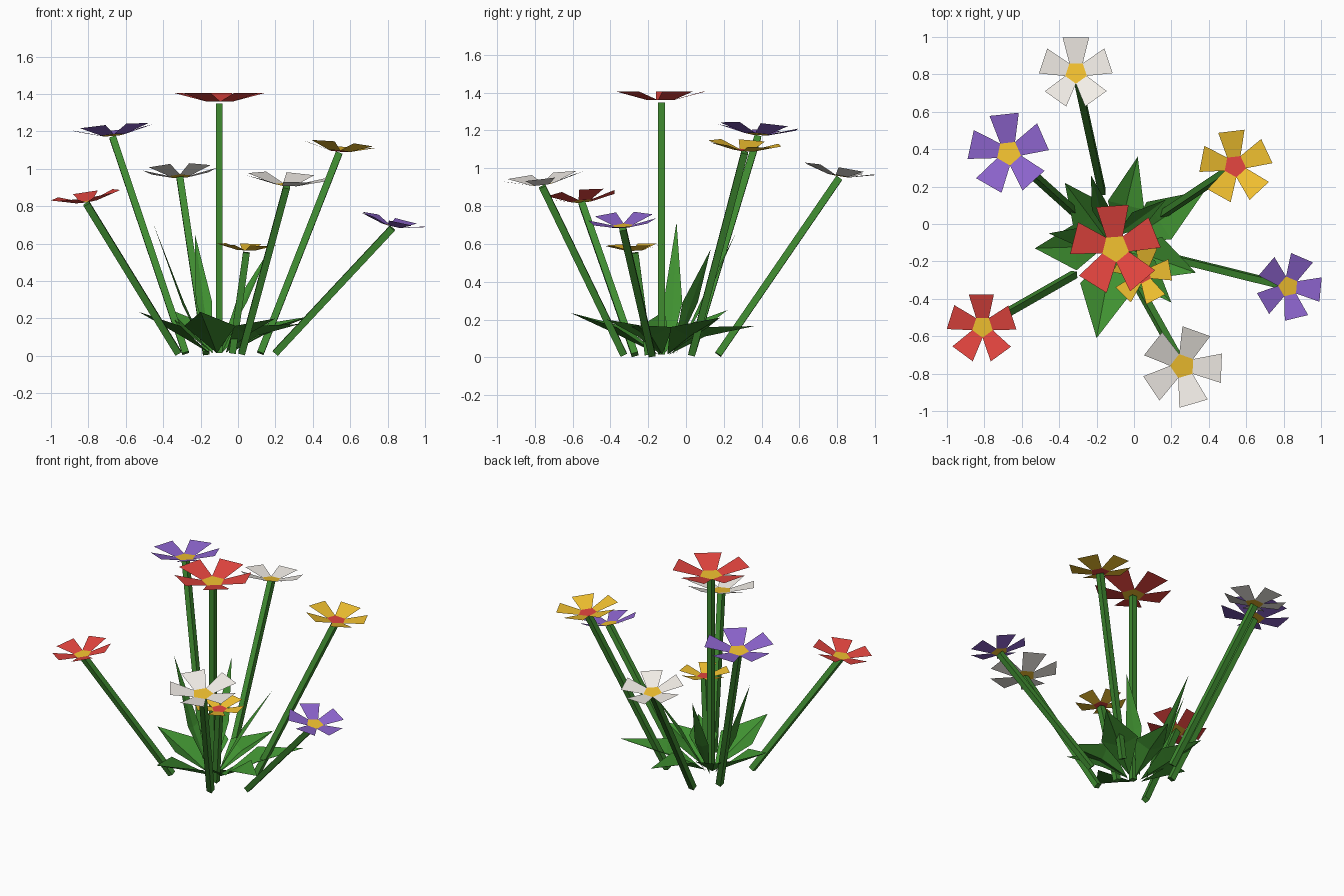
import bpy
from math import sin, cos, pi, radians
from mathutils import Vector

if "Cube" in bpy.data.objects:
    bpy.data.objects.remove(bpy.data.objects["Cube"])


def material(name, rgb):
    m = bpy.data.materials.new(name)
    m.diffuse_color = (*rgb, 1)
    m.use_nodes = True
    m.node_tree.nodes["Principled BSDF"].inputs["Base Color"].default_value = m.diffuse_color
    return m


MATS = {
    "stem": material("stem_green", (0.05, 0.26, 0.03)),
    "leaf": material("leaf_green", (0.05, 0.28, 0.03)),
    "red": material("red", (0.78, 0.06, 0.05)),
    "purple": material("purple", (0.27, 0.13, 0.62)),
    "white": material("white", (0.90, 0.86, 0.81)),
    "yellow": material("yellow", (0.90, 0.54, 0.03)),
}


def add_mesh(name, verts, faces, mat):
    me = bpy.data.meshes.new(name)
    me.from_pydata([tuple(v) for v in verts], [], faces)
    me.materials.append(MATS[mat])
    ob = bpy.data.objects.new(name, me)
    bpy.context.collection.objects.link(ob)
    return ob


# Stem: square rod from the ground to the flower head
def stem(name, a, b, r=0.026, n=4):
    a, b = Vector(a), Vector(b)
    q = Vector((0, 0, 1)).rotation_difference(b - a)
    angles = [2 * pi * (i + 0.5) / n for i in range(n)]
    ring = [q @ Vector((r * cos(t), r * sin(t), 0)) for t in angles]
    verts = [a + p for p in ring] + [b + p for p in ring]
    faces = [(i, (i + 1) % n, n + (i + 1) % n, n + i) for i in range(n)]
    faces += [tuple(range(n))[::-1], tuple(range(n, 2 * n))]
    add_mesh(name, verts, faces, mat="stem")


# Flower head: pentagon centre with five flared petals, leaning with the stem
def flower(i, base, head, radius, angle, colour):
    base, head = Vector((*base, 0.015)), Vector(head)
    stem(f"stem_{i}", base, head - Vector((0, 0, 0.012)))
    d = head - base
    normal = Vector((d.x / d.z * 0.25, d.y / d.z * 0.25, 1))
    q = Vector((0, 0, 1)).rotation_difference(normal)

    def put(x, y, z, a):
        return head + q @ Vector((x * cos(a) - y * sin(a), x * sin(a) + y * cos(a), z))

    rc = radius * 0.33
    ap, hw = rc * cos(pi / 5), rc * sin(pi / 5)
    petals, faces, centre = [], [], []
    for k in range(5):
        a = radians(angle + 72 * k)
        petals += [put(ap, -hw, 0, a), put(radius, -0.385 * radius, 0.2 * radius, a),
                   put(radius, 0.385 * radius, 0.2 * radius, a), put(ap, hw, 0, a)]
        faces.append(tuple(range(4 * k, 4 * k + 4)))
        centre.append(put(ap, -hw, 0, a))
    add_mesh(f"petals_{i}", petals, faces, colour)
    add_mesh(f"flower_centre_{i}", centre, [(0, 1, 2, 3, 4)],
             "red" if colour == "yellow" else "yellow")


# Leaf: pointed blade folded along its middle rib
def leaf(name, base, mid_z, tip, half, lift, t=0.42):
    b, tip = Vector((*base, 0.015)), Vector(tip)
    rib = b.lerp(tip, t)
    rib.z = mid_z
    d = tip - b
    side = Vector((-d.y, d.x, 0)).normalized() * half
    up = Vector((0, 0, lift))
    verts = [b, rib + side + up, rib, rib - side + up, tip]
    add_mesh(name, verts, [(0, 2, 1), (0, 3, 2), (2, 4, 1), (2, 3, 4)], "leaf")


# base, head position, petal radius, first petal angle, colour
FLOWERS = [
    ((-0.10, -0.13), (-0.10, -0.13, 1.36), 0.227, 94, "red"),
    ((-0.28, 0.03), (-0.67, 0.38, 1.18), 0.205, 96, "purple"),
    ((-0.17, 0.17), (-0.31, 0.81, 0.96), 0.184, 90, "white"),
    ((0.12, 0.03), (0.54, 0.31, 1.095), 0.185, 97, "yellow"),
    ((0.20, -0.18), (0.825, -0.335, 0.695), 0.17, -5, "purple"),
    ((0.02, -0.33), (0.26, -0.76, 0.915), 0.205, -2, "white"),
    ((-0.32, -0.27), (-0.81, -0.55, 0.825), 0.176, 90, "red"),
    ((-0.03, -0.20), (0.045, -0.27, 0.565), 0.15, 10, "yellow"),
]
for i, f in enumerate(FLOWERS, 1):
    flower(i, *f)

# Low spreading leaves: tip and half width
LOW = [
    ((-0.53, -0.13, 0.235), 0.125), ((-0.20, -0.61, 0.235), 0.14),
    ((0.02, 0.36, 0.165), 0.10), ((0.33, -0.26, 0.17), 0.12),
    ((0.38, 0.18, 0.21), 0.12), ((-0.37, 0.22, 0.25), 0.11),
    ((0.20, -0.42, 0.20), 0.09),
]
for i, (tip, half) in enumerate(LOW, 1):
    leaf(f"low_leaf_{i}", (-0.09 + 0.12 * tip[0], -0.11 + 0.06 * tip[1]), 0.11, tip, half, 0.05)

# Tall narrow blades
TALL = [((-0.456, -0.05, 0.715), 0.05), ((-0.23, 0.26, 0.65), 0.045), ((0.17, 0.13, 0.57), 0.05)]
for i, (tip, half) in enumerate(TALL, 1):
    leaf(f"tall_leaf_{i}", (-0.12 + 0.1 * tip[0], -0.08 + 0.1 * tip[1]), 0.27, tip, half, 0.02, 0.45)
